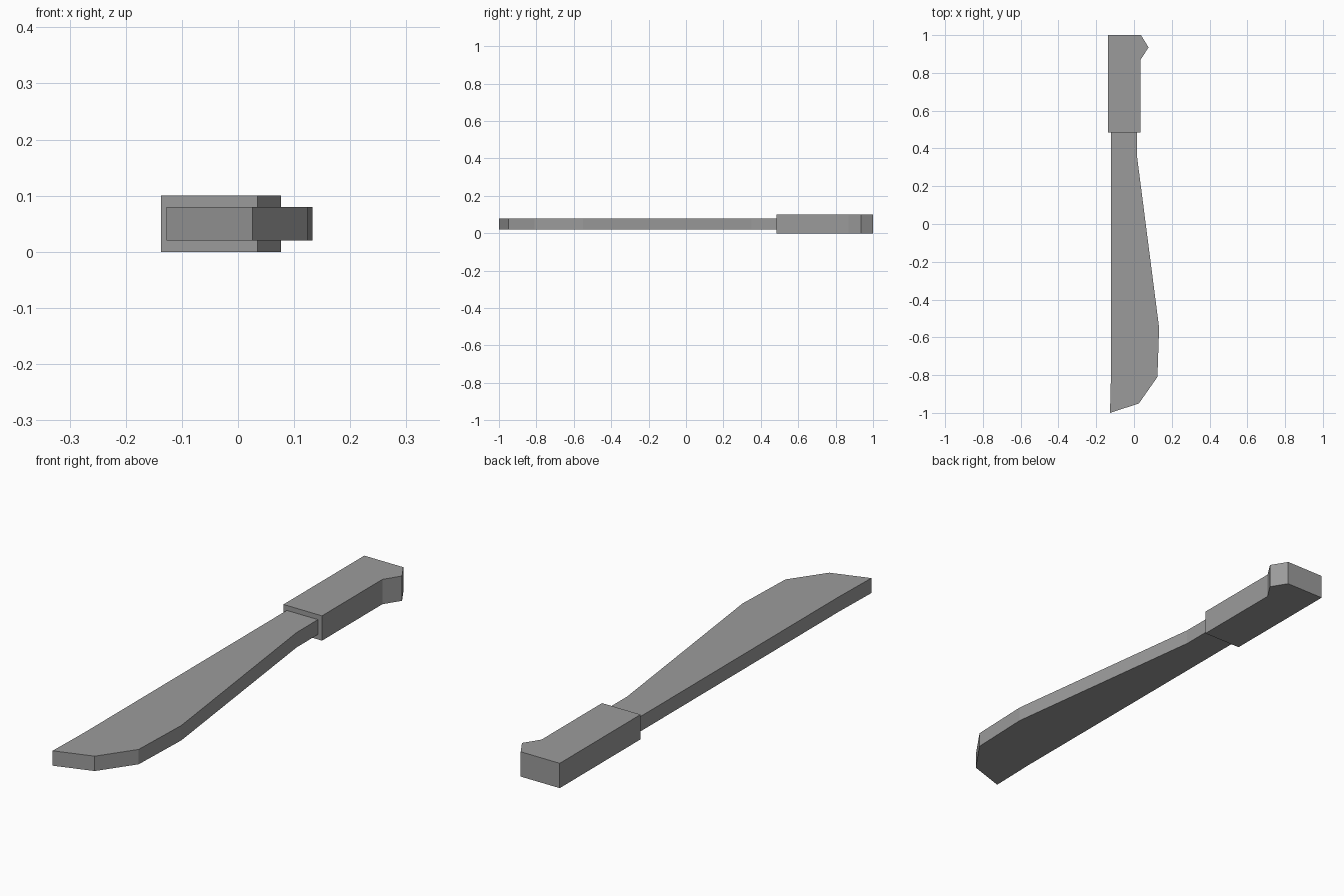
import bpy
import bmesh

old = bpy.data.objects.get("Cube")
if old:
    bpy.data.objects.remove(old, do_unlink=True)

# Single flat grey
grey = bpy.data.materials.new("grey")
grey.use_nodes = True
colour = (0.33, 0.33, 0.33, 1)
grey.diffuse_color = colour
grey.node_tree.nodes["Principled BSDF"].inputs["Base Color"].default_value = colour


def slab(name, outline, bottom, top):
    """Extrude a flat counter-clockwise outline between two heights."""
    bm = bmesh.new()
    base = bm.faces.new([bm.verts.new((x, y, bottom)) for x, y in outline])
    grown = bmesh.ops.extrude_face_region(bm, geom=[base], use_keep_orig=True)
    verts = [g for g in grown["geom"] if isinstance(g, bmesh.types.BMVert)]
    bmesh.ops.translate(bm, verts=verts, vec=(0, 0, top - bottom))
    bmesh.ops.recalc_face_normals(bm, faces=bm.faces)
    mesh = bpy.data.meshes.new(name)
    bm.to_mesh(mesh)
    bm.free()
    mesh.materials.append(grey)
    obj = bpy.data.objects.new(name, mesh)
    bpy.context.collection.objects.link(obj)
    return obj


# Blade: straight spine, edge widening towards the clipped tip
slab("blade", [(-0.127, -1), (0.026, -0.95), (0.124, -0.81), (0.133, -0.55),
               (0.017, 0.35), (0.017, 0.5), (-0.122, 0.5), (-0.122, -0.8)],
     0.02, 0.08)

# Handle: thicker block with a pointed pommel hook
slab("handle", [(-0.137, 0.485), (0.035, 0.485), (0.035, 0.87),
                (0.077, 0.935), (0.037, 1), (-0.137, 1)],
     0.0, 0.1)
